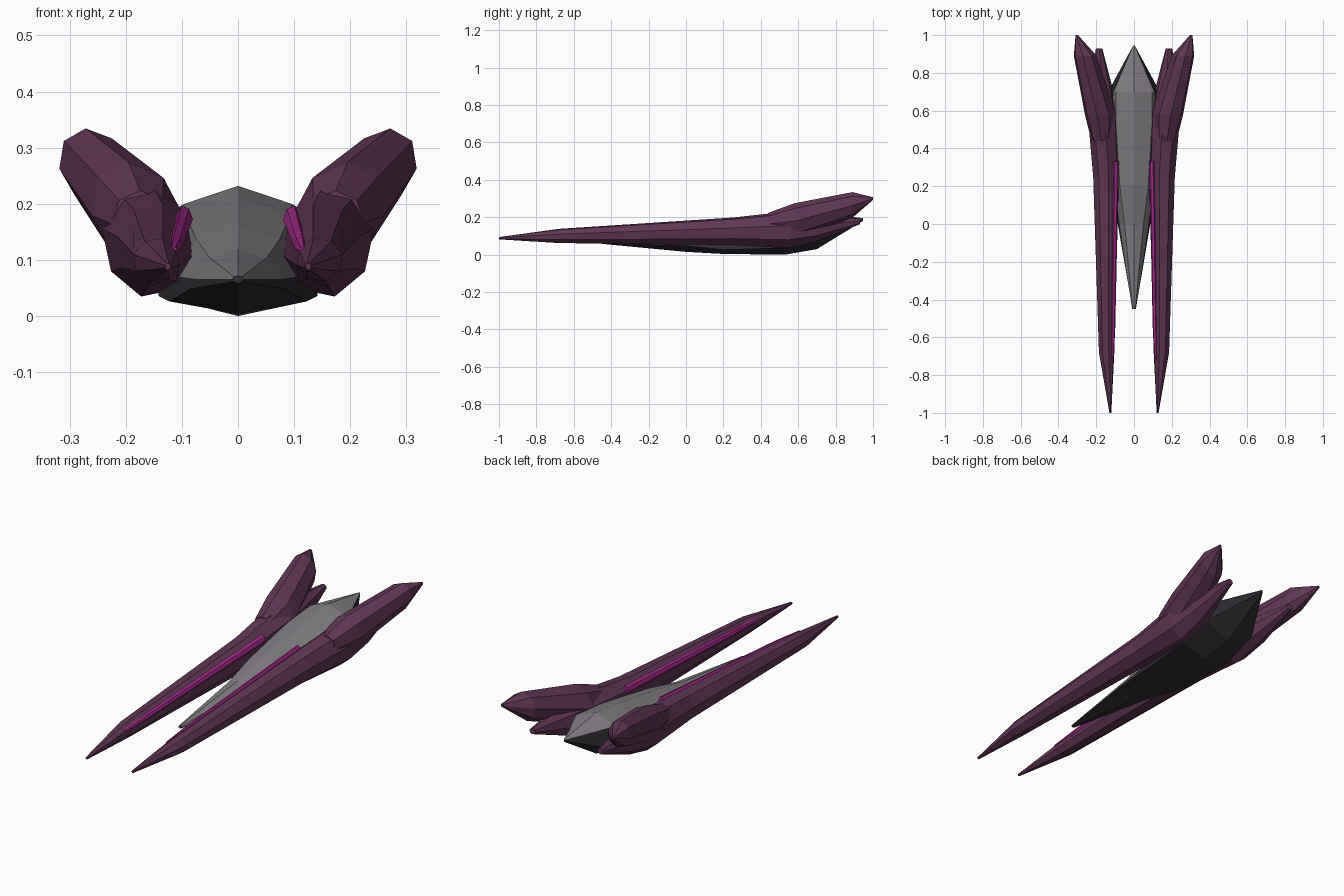
import bpy
from math import cos, sin, pi, radians

cube = bpy.data.objects.get("Cube")
if cube:
    bpy.data.objects.remove(cube, do_unlink=True)


def make_material(name, colour):
    material = bpy.data.materials.new(name)
    material.use_nodes = True
    rgba = (*colour, 1.0)
    material.diffuse_color = rgba
    material.node_tree.nodes["Principled BSDF"].inputs["Base Color"].default_value = rgba
    return material


plum = make_material("plum", (0.115, 0.037, 0.088))
magenta = make_material("magenta", (0.40, 0.025, 0.27))
grey = make_material("warm grey", (0.22, 0.205, 0.225))
charcoal = make_material("charcoal", (0.028, 0.024, 0.03))


def loft(name, rings, materials, face_rule=None):
    """Skin a list of equal point rings, closing both ends with flat caps."""
    count = len(rings[0])
    points = [point for ring in rings for point in ring]
    faces = []
    for r in range(len(rings) - 1):
        for i in range(count):
            j = (i + 1) % count
            a, b = r * count, (r + 1) * count
            faces.append((a + i, a + j, b + j, b + i))
    sides = len(faces)
    faces.append(tuple(reversed(range(count))))
    faces.append(tuple(range(len(points) - count, len(points))))
    mesh = bpy.data.meshes.new(name)
    mesh.from_pydata(points, [], faces)
    for material in materials:
        mesh.materials.append(material)
    if face_rule:
        for face in mesh.polygons:
            if face.index < sides:
                face.material_index = face_rule(face.index % count)
            else:
                face.material_index = 1
    # Turn all faces outwards
    import bmesh
    bm = bmesh.new()
    bm.from_mesh(mesh)
    bmesh.ops.recalc_face_normals(bm, faces=bm.faces)
    bm.to_mesh(mesh)
    bm.free()
    obj = bpy.data.objects.new(name, mesh)
    bpy.context.collection.objects.link(obj)
    return obj


def oval_ring(y, cx, cz, half_width, half_height, tilt, side, count=8):
    """Faceted oval across y, leaning outwards by tilt degrees."""
    lean = radians(tilt)
    grow = 1 / cos(pi / count)
    ring = []
    for i in range(count):
        angle = 2 * pi * (i + 0.5) / count
        u = half_width * grow * cos(angle)
        v = half_height * grow * sin(angle)
        x = cx + u * cos(lean) + v * sin(lean)
        z = cz - u * sin(lean) + v * cos(lean)
        ring.append((side * x, y, z))
    return ring


# Central hull: ridge height, shoulder, colour seam, chine, keel height
hull_sections = [
    (-0.45, 0.072, (0.007, 0.070), (0.010, 0.066), (0.008, 0.061), 0.058),
    (0.00, 0.120, (0.050, 0.103), (0.076, 0.066), (0.086, 0.048), 0.015),
    (0.20, 0.160, (0.075, 0.138), (0.104, 0.070), (0.122, 0.026), 0.004),
    (0.53, 0.212, (0.095, 0.184), (0.122, 0.100), (0.142, 0.036), 0.000),
    (0.70, 0.232, (0.095, 0.200), (0.108, 0.193), (0.137, 0.085), 0.030),
    (0.945, 0.195, (0.003, 0.194), (0.004, 0.190), (0.004, 0.184), 0.180),
]


def hull_ring(y, ridge, shoulder, seam, chine, keel):
    half = [shoulder, seam, chine]
    ring = [(0, y, ridge)] + [(x, y, z) for x, z in half] + [(0, y, keel)]
    return ring + [(-x, y, z) for x, z in reversed(half)]


loft("central_hull", [hull_ring(*s) for s in hull_sections], [grey, charcoal],
     lambda strip: 0 if strip in (0, 1, 6, 7) else 1)

# Each oval: y, centre x, centre z, half width, half height, lean
prong_sections = [
    (-1.00, 0.125, 0.088, 0.005, 0.006, 0),
    (-0.68, 0.145, 0.100, 0.039, 0.036, 8),
    (0.25, 0.148, 0.125, 0.064, 0.070, 10),
    (0.55, 0.162, 0.133, 0.074, 0.094, 12),
    (0.70, 0.172, 0.145, 0.058, 0.070, 15),
    (0.93, 0.185, 0.178, 0.016, 0.014, 15),
]
pod_sections = [
    (0.44, 0.170, 0.165, 0.050, 0.055, 25),
    (0.58, 0.178, 0.178, 0.072, 0.094, 28),
    (0.89, 0.258, 0.266, 0.054, 0.066, 30),
    (1.00, 0.303, 0.300, 0.006, 0.007, 30),
]
strip_sections = [
    (-0.72, 0.115, 0.117, 0.006, 0.007, 20),
    (-0.55, 0.110, 0.128, 0.009, 0.012, 20),
    (0.33, 0.094, 0.178, 0.011, 0.017, 20),
]

# Mirrored side parts: long prong, raised rear pod, glowing inner strip
for side_name, side in (("left", 1), ("right", -1)):
    for part, sections, material, count in (
        ("prong", prong_sections, plum, 8),
        ("rear_pod", pod_sections, plum, 8),
        ("inner_strip", strip_sections, magenta, 6),
    ):
        rings = [oval_ring(*s, side, count) for s in sections]
        loft(f"{side_name}_{part}", rings, [material])
